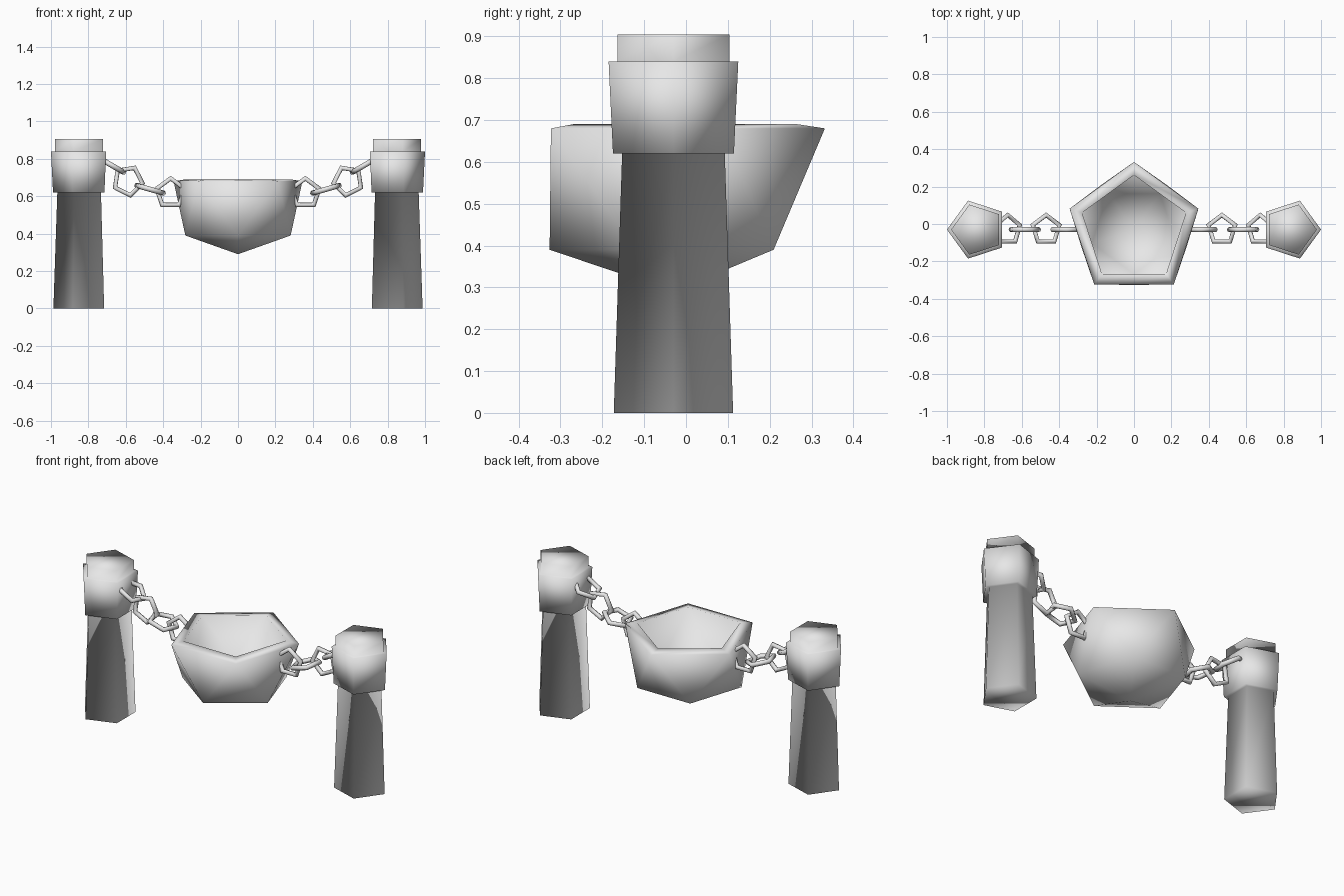
import bpy, bmesh
from math import sin, cos, tau, radians
from mathutils import Matrix, Vector

cube = bpy.data.objects.get("Cube")
if cube:
    bpy.data.objects.remove(cube, do_unlink=True)

SIDES = 5
MID_Y = -0.03

stone = bpy.data.materials.new("light grey stone")
stone.use_nodes = True
grey = (0.8, 0.8, 0.8, 1)
stone.diffuse_color = grey
stone.node_tree.nodes["Principled BSDF"].inputs["Base Color"].default_value = grey


def finish(name, bm):
    """Turn a bmesh into a smooth shaded object."""
    bmesh.ops.recalc_face_normals(bm, faces=bm.faces)
    for face in bm.faces:
        face.smooth = True
    mesh = bpy.data.meshes.new(name)
    bm.to_mesh(mesh)
    bm.free()
    mesh.materials.append(stone)
    obj = bpy.data.objects.new(name, mesh)
    bpy.context.collection.objects.link(obj)
    return obj


def ring(bm, center, radius, z, phase):
    """Five-sided ring of vertices."""
    angles = [radians(phase) + tau * i / SIDES for i in range(SIDES)]
    return [bm.verts.new((center + radius * cos(a), MID_Y + radius * sin(a), z))
            for a in angles]


def post(name, side):
    """Tapered shaft, flared collar and top slab in one stepped loft."""
    profile = [(0.15, 0), (0.129, 0.62), (0.152, 0.62),
               (0.163, 0.84), (0.141, 0.84), (0.141, 0.905)]
    bm = bmesh.new()
    rings = [ring(bm, side * 0.837, r, z, 0 if side > 0 else 180) for r, z in profile]
    for low, high in zip(rings, rings[1:]):
        for i in range(SIDES):
            j = (i + 1) % SIDES
            bm.faces.new((low[i], low[j], high[j], high[i]))
    bm.faces.new(rings[0][::-1])
    bm.faces.new(rings[-1])
    finish(name, bm)


def link(name, x, z, rotation):
    """Five-sided chain link with a round section."""
    major, minor, section = 0.078, 0.014, 8
    bm = bmesh.new()
    loops = []
    for i in range(SIDES):
        a = tau * i / SIDES
        loop = []
        for k in range(section):
            b = tau * k / section
            r = major + minor * cos(b)
            loop.append(bm.verts.new((r * cos(a), r * sin(a), minor * sin(b))))
        loops.append(loop)
    for i in range(SIDES):
        here, there = loops[i], loops[(i + 1) % SIDES]
        for k in range(section):
            n = (k + 1) % section
            bm.faces.new((here[k], there[k], there[n], here[n]))
    place = Matrix.Translation(Vector((x, MID_Y, z))) @ rotation
    bmesh.ops.transform(bm, matrix=place, verts=bm.verts)
    finish(name, bm)


def spin(degrees, axis):
    return Matrix.Rotation(radians(degrees), 4, axis)


# Faceted bowl: rim and lower ring are twisted against each other
bm = bmesh.new()
rim = ring(bm, 0, 0.362, 0.68, 90)
lower = ring(bm, 0, 0.296, 0.39, 126)
tip = bm.verts.new((0, MID_Y, 0.29))
for i in range(SIDES):
    j = (i + 1) % SIDES
    bm.faces.new((rim[i], lower[i], rim[j]))
    bm.faces.new((lower[i], lower[j], rim[j]))
    bm.faces.new((lower[j], lower[i], tip))
# outward winding check on the open shell
bowl = finish("bowl", bm)
first = bowl.data.polygons[0]
if first.normal.dot(first.center - Vector((0, MID_Y, 0.6))) < 0:
    bowl.data.flip_normals()
wall = bowl.modifiers.new("wall", 'SOLIDIFY')
wall.thickness = 0.06
wall.offset = -1
wall.use_even_offset = True

# Posts and chains, mirrored left and right
for label, side in (("left", 1), ("right", -1)):
    post(label + "_post", side)

    def upright(phase):
        return spin(90, 'X') @ spin(phase if side < 0 else 180 - phase, 'Z')

    def flat(tilt):
        return spin(-side * tilt, 'Y') @ spin(90, 'Z')

    link(label + "_chain_link_post", side * 0.675, 0.765, flat(30))
    link(label + "_chain_link_upper", side * 0.588, 0.682, upright(-9))
    link(label + "_chain_link_lower", side * 0.47, 0.637, flat(16))
    link(label + "_chain_link_bowl", side * 0.36, 0.617, upright(90))
